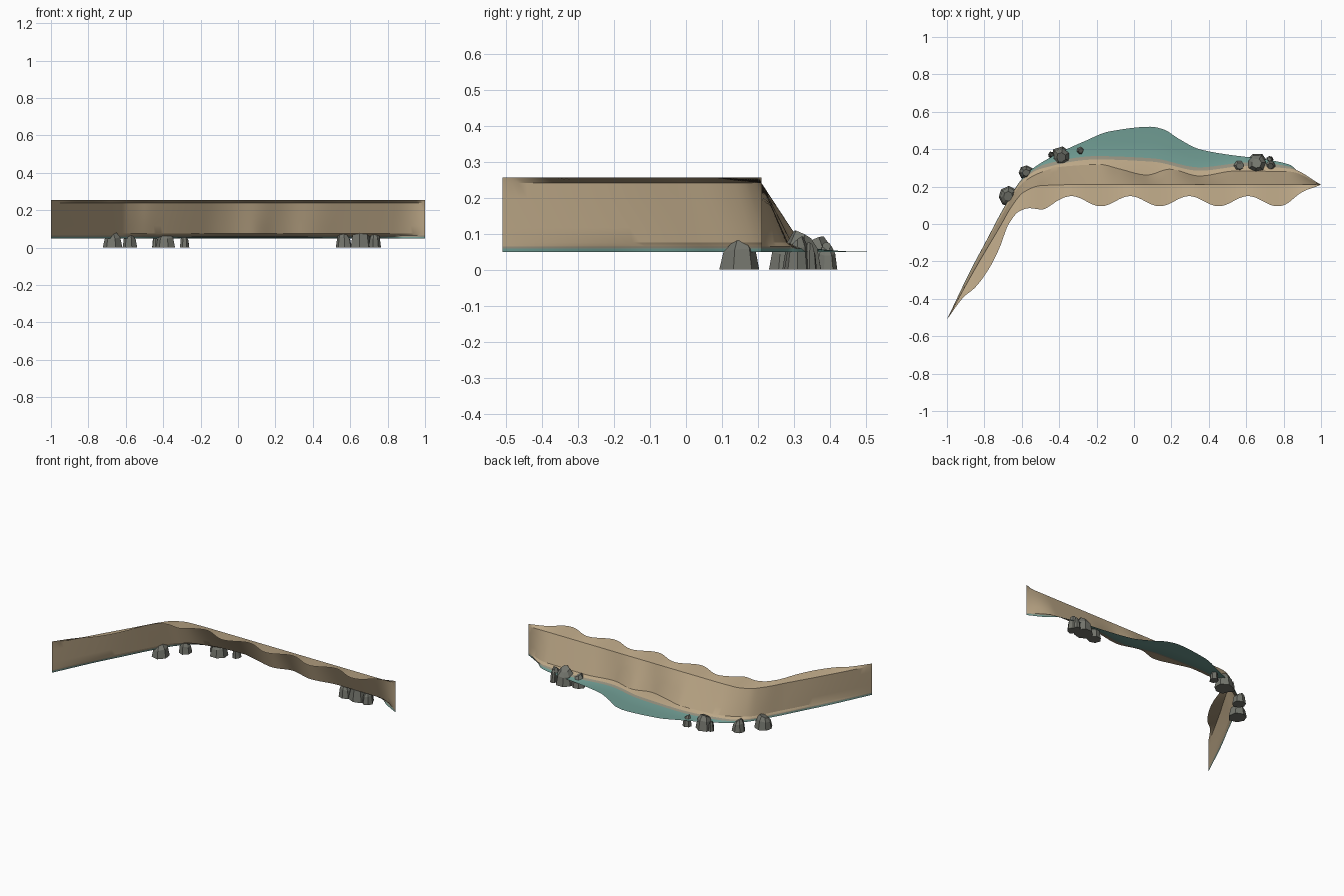
import bpy, bmesh, math, random
from math import radians
from mathutils import Vector

random.seed(4)
cube = bpy.data.objects.get("Cube")
if cube:
    bpy.data.objects.remove(cube, do_unlink=True)


def make_material(name, rgb):
    mat = bpy.data.materials.new(name)
    mat.use_nodes = True
    color = (*rgb, 1)
    mat.diffuse_color = color
    shader = next(n for n in mat.node_tree.nodes if n.type == "BSDF_PRINCIPLED")
    shader.inputs["Base Color"].default_value = color
    shader.inputs["Roughness"].default_value = 0.9
    return mat


sand = make_material("sand", (0.5, 0.385, 0.24))
wet_sand = make_material("wet_sand", (0.3, 0.28, 0.21))
water = make_material("shallow_water", (0.155, 0.32, 0.28))
stone = make_material("stone", (0.17, 0.175, 0.15))


def smooth_curve(points):
    """Return y(x), a monotone cubic through the points."""
    def secant(i):
        (xa, ya), (xb, yb) = points[i], points[i + 1]
        return (yb - ya) / (xb - xa)

    def slope(i):
        if i == 0:
            return secant(0)
        if i == len(points) - 1:
            return secant(i - 1)
        a, b = secant(i - 1), secant(i)
        return 2 * a * b / (a + b) if a * b > 0 else 0

    def evaluate(x):
        i = 0
        while i < len(points) - 2 and x > points[i + 1][0]:
            i += 1
        (xa, ya), (xb, yb) = points[i], points[i + 1]
        h = xb - xa
        t = (x - xa) / h
        return (ya * (1 + 2 * t) * (1 - t) ** 2 + yb * t * t * (3 - 2 * t)
                + h * slope(i) * t * (1 - t) ** 2 + h * slope(i + 1) * t * t * (t - 1))
    return evaluate


# Plan lines of the bank, from the inland lip to the open water
START, END = (-1, -.51), (1, .21)
lip_base = smooth_curve([START, (-.91, -.39), (-.85, -.34), (-.77, -.23), (-.72, -.13),
                         (-.67, 0), (-.61, .07), (-.5, .1), (-.4, .122), (.8, .122), END])
ridge = smooth_curve([START, (-.85, -.24), (-.72, -.02), (-.65, .1), (-.59, .17),
                      (-.5, .205), (-.35, .21), END])
foot = smooth_curve([START, (-.85, -.22), (-.72, .02), (-.6, .215), (-.5, .275), (-.4, .305),
                     (-.18, .318), (-.08, .295), (.07, .262), (.19, .293), (.35, .257),
                     (.54, .283), (.83, .28), END])
shore = smooth_curve([START, (-.85, -.21), (-.72, .035), (-.6, .23), (-.5, .295), (-.2, .345),
                      (.1, .333), (.35, .285), (.6, .31), (.84, .295), END])
water_edge = smooth_curve([START, (-.87, -.24), (-.79, -.09), (-.7, .08), (-.6, .24),
                           (-.53, .305), (-.4, .38), (-.27, .44), (-.13, .495), (.09, .52),
                           (.16, .505), (.24, .455), (.35, .4), (.51, .37), (.67, .35),
                           (.83, .318), (.89, .27), END])


def lip(x):
    fade = max(0, min(1, (x + .6) / .12, (1 - x) / .15))
    return lip_base(x) + fade * .027 * math.cos(math.tau * (x + .02) / .315)


def section(x):
    """Cross-section of the bank at x, lip first."""
    top, base = ridge(x), foot(x)
    beach, outer = max(base, shore(x)), water_edge(x)
    rim = min(beach + .018, beach + (outer - beach) * .5)
    rows = [(lip(x), .255), (top, .24)]
    rows += [(top + (base - top) * t, .24 - .165 * t) for t in (.25, .5, .75, 1)]
    rows += [(beach, .064), (rim, .058), ((rim + outer) / 2, .051), (outer, .049)]
    return [Vector((x, y, z)) for y, z in rows]


def add_object(name, bm, mats, angle):
    mesh = bpy.data.meshes.new(name)
    bm.to_mesh(mesh)
    bm.free()
    for mat in mats:
        mesh.materials.append(mat)
    obj = bpy.data.objects.new(name, mesh)
    bpy.context.collection.objects.link(obj)
    if angle:
        bpy.ops.object.select_all(action="DESELECT")
        obj.select_set(True)
        bpy.context.view_layer.objects.active = obj
        bpy.ops.object.shade_smooth_by_angle(angle=radians(angle))
    return obj


# Cliff bank: one open sheet, coloured by strip
bm = bmesh.new()
STEPS = 160
grid = [[bm.verts.new(p) for p in section(-1 + 2 * i / STEPS)] for i in range(STEPS + 1)]
strip_material = [0] * 6 + [1] + [2] * 2
for left, right in zip(grid, grid[1:]):
    for j, index in enumerate(strip_material):
        face = bm.faces.new((left[j], right[j], right[j + 1], left[j + 1]))
        face.material_index = index
add_object("cliff_bank", bm, [sand, wet_sand, water], 22)


# Rocks: tapered, faceted blocks with a tilted top
def add_rock(name, x, y, radius, height, sides=7):
    bm = bmesh.new()
    turn = random.uniform(0, math.tau)
    tilt = random.uniform(0, math.tau)
    spread = [random.uniform(.85, 1.12) for _ in range(sides)]
    rings = []
    for scale, level in ((1, 0), (.8, .65), (.45, .95)):
        ring = []
        for k in range(sides):
            a = turn + math.tau * k / sides
            r = radius * scale * spread[k]
            z = height * level * (1 + .15 * math.cos(a - tilt)) if level else 0
            ring.append(bm.verts.new((x + r * math.cos(a), y + r * math.sin(a), z)))
        rings.append(ring)
    for low, high in zip(rings, rings[1:]):
        for k in range(sides):
            n = (k + 1) % sides
            bm.faces.new((low[k], low[n], high[n], high[k]))
    bm.faces.new(rings[-1])
    bm.faces.new(rings[0][::-1])
    add_object(name, bm, [stone], 0)


ROCKS = [(-.675, .15, .056, .078), (-.58, .275, .042, .075), (-.39, .355, .056, .085),
         (-.285, .39, .028, .07), (.565, .31, .042, .08), (.655, .325, .062, .1),
         (.73, .31, .036, .085), (.725, .345, .02, .07), (-.44, .37, .018, .06)]
for number, rock in enumerate(ROCKS, 1):
    add_rock(f"shore_rock_{number}", *rock)
